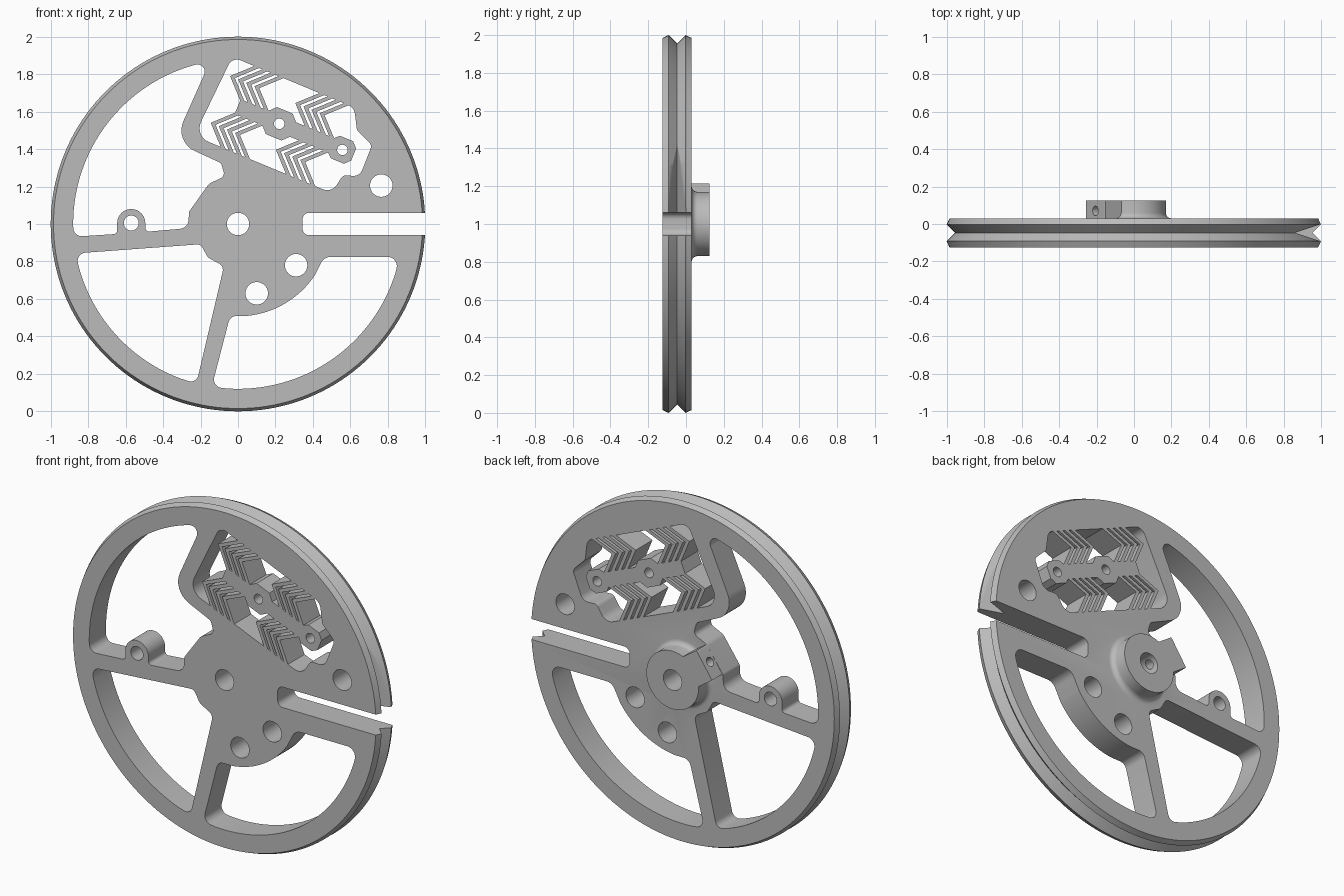
import bpy, bmesh
from math import cos, sin, radians, pi, tan
from mathutils import Vector

cube = bpy.data.objects.get("Cube")
if cube:
    bpy.data.objects.remove(cube, do_unlink=True)

grey = bpy.data.materials.new("plain grey")
grey.use_nodes = True
GREY = (0.5, 0.5, 0.5, 1)
grey.diffuse_color = GREY
grey.node_tree.nodes["Principled BSDF"].inputs["Base Color"].default_value = GREY

FRONT, BACK, HUB_BACK, MID = -0.125, 0.03, 0.125, -0.047


def arc(cx, cz, r, a0, a1, steps=32):
    angles = [radians(a0 + (a1 - a0) * i / steps) for i in range(steps + 1)]
    return [(cx + r * cos(a), cz + r * sin(a)) for a in angles]


def circle(cx, cz, r):
    return arc(cx, cz, r, 0, 360, 40)[:-1]


def rounded(points, steps=8):
    """Outline in which any (x, z, radius) corner is filleted."""
    out = []
    for i, p in enumerate(points):
        c = Vector(p[:2])
        if len(p) < 3:
            out.append(tuple(c))
            continue
        a = Vector(points[i - 1][:2]) - c
        b = Vector(points[(i + 1) % len(points)][:2]) - c
        half = a.angle(b) / 2
        t = min(p[2] / tan(half), a.length * 0.95, b.length * 0.95)
        centre = c + (a.normalized() + b.normalized()).normalized() * (t / cos(half))
        start = c + a.normalized() * t - centre
        end = c + b.normalized() * t - centre
        turn = start.angle_signed(end)
        for k in range(steps + 1):
            s = -turn * k / steps
            out.append((centre.x + start.x * cos(s) - start.y * sin(s),
                        centre.y + start.x * sin(s) + start.y * cos(s)))
    return out


def finish(name, bm):
    bmesh.ops.recalc_face_normals(bm, faces=bm.faces)
    mesh = bpy.data.meshes.new(name)
    bm.to_mesh(mesh)
    bm.free()
    mesh.materials.append(grey)
    obj = bpy.data.objects.new(name, mesh)
    bpy.context.collection.objects.link(obj)
    return obj


def prism(name, outlines, y0, y1):
    bm = bmesh.new()
    for outline in outlines:
        face = bm.faces.new([bm.verts.new((x, y0, z)) for x, z in outline])
        new = bmesh.ops.extrude_face_region(bm, geom=[face], use_keep_orig=True)["geom"]
        verts = [g for g in new if isinstance(g, bmesh.types.BMVert)]
        bmesh.ops.translate(bm, verts=verts, vec=(0, y1 - y0, 0))
    return finish(name, bm)


def lathe(name, profile, steps=160):
    """Closed solid turned about the wheel axis from (radius, y) points."""
    bm = bmesh.new()
    rings = [[bm.verts.new((x, y, z)) for x, z in arc(0, 1, r, 0, 360, steps)[:-1]]
             for r, y in profile]
    bm.faces.new(rings[0])
    bm.faces.new(rings[-1])
    for lo, hi in zip(rings, rings[1:]):
        for i in range(steps):
            j = (i + 1) % steps
            bm.faces.new((lo[i], lo[j], hi[j], hi[i]))
    return finish(name, bm)


def combine(target, tools):
    """Apply boolean tools, then discard them."""
    for op, tool in tools:
        mod = target.modifiers.new(op, "BOOLEAN")
        mod.operation, mod.object, mod.solver = op, tool, "EXACT"
        tool.hide_render = True
    bpy.context.view_layer.update()
    graph = bpy.context.evaluated_depsgraph_get()
    mesh = bpy.data.meshes.new_from_object(target.evaluated_get(graph))
    target.modifiers.clear()
    target.data = mesh
    for _, tool in tools:
        bpy.data.objects.remove(tool, do_unlink=True)


def smooth(obj):
    bpy.ops.object.select_all(action="DESELECT")
    obj.select_set(True)
    bpy.context.view_layer.objects.active = obj
    bpy.ops.object.shade_smooth_by_angle(angle=radians(28))


# Rim disc with V groove
wheel = lathe("grooved_wheel", [(0.985, FRONT), (1, -0.092), (0.955, MID),
                                (1, -0.002), (0.985, BACK)])

# Rear hub with a filleted foot, and its set screw block
foot = [(0.2 - 0.03 * sin(a * pi / 12), BACK + 0.03 * (1 - cos(a * pi / 12))) for a in range(7)]
hub = lathe("hub", [(0.2, MID)] + foot + [(0.17, HUB_BACK)], 96)
n = Vector((cos(radians(145.5)), sin(radians(145.5))))
t = Vector((n.y, -n.x))
corners = [n * d + t * w for d, w in ((0.05, 0.09), (0.25, 0.09), (0.25, -0.09), (0.05, -0.09))]
block = prism("screw_block", [[(c.x, c.y + 1) for c in corners]], MID, HUB_BACK)

# Spoke windows
upper_window = rounded(
    [(-0.15, 1.867, 0.04)] + arc(0, 1, 0.88, 105, 180)
    + [(-0.878, 0.932, 0.045), (-0.645, 0.947, 0.02)] + arc(-0.57, 1.005, 0.075, 180, 0, 20)
    + [(-0.495, 0.958, 0.02), (-0.265, 0.978, 0.05), (-0.262, 1.065, 0.03),
       (-0.155, 1.215, 0.05), (-0.07, 1.255, 0.03), (-0.09, 1.325, 0.03), (-0.34, 1.44, 0.12)])
left_window = rounded(
    [(-0.868, 0.843, 0.045)] + arc(0, 1, 0.88, 195, 250)
    + [(-0.222, 0.149, 0.04), (-0.075, 0.775, 0.04), (-0.16, 0.82, 0.05), (-0.2, 0.892, 0.03)])
right_window = rounded(
    [(-0.14, 0.131, 0.045)] + arc(0, 1, 0.88, 266, 343)
    + [(0.862, 0.825, 0.05), (0.46, 0.825, 0.06)] + arc(0, 1, 0.493, 326, 276)
    + [(-0.042, 0.509, 0.045)])
flexure_window = rounded(
    [(-0.03, 1.892, 0.05), (0.62, 1.622, 0.06), (0.635, 1.5, 0.04), (0.715, 1.42, 0.03),
     (0.65, 1.255, 0.05), (0.56, 1.26, 0.03), (0.5, 1.166, 0.06), (-0.234, 1.47, 0.08)])
slot = rounded([(1.1, 1.06), (0.345, 1.06, 0.035), (0.345, 0.94, 0.035), (1.1, 0.94)])
holes = [circle(x, z, 0.06) for x, z in ((0, 1), (0.31, 0.78), (0.1, 0.63), (0.765, 1.205))]
holes.append(circle(-0.57, 1.005, 0.04))
cutter = prism("openings_cutter", [upper_window, left_window, right_window, flexure_window, slot]
               + holes, -0.3, 0.3)

# Straight line entry groove above the slot
bm = bmesh.new()
entry = bm.faces.new([bm.verts.new((x, y, 1)) for x, y in
                      ((0.86, MID), (1.14, MID + 0.094), (1.14, MID - 0.094))])
up = bmesh.ops.extrude_face_region(bm, geom=[entry], use_keep_orig=True)["geom"]
bmesh.ops.translate(bm, verts=[g for g in up if isinstance(g, bmesh.types.BMVert)], vec=(0, 0, 0.5))
entry_cutter = finish("entry_cutter", bm)

# Radial set screw hole
bpy.ops.mesh.primitive_cylinder_add(vertices=32, radius=0.026, depth=0.3)
screw = bpy.context.object
axis = Vector((n.x, 0, n.y))
screw.rotation_euler = axis.to_track_quat("Z", "Y").to_euler()
screw.location = axis * 0.18 + Vector((0, 0.07, 1))
screw.data.materials.append(grey)

combine(wheel, [("UNION", hub), ("UNION", block), ("DIFFERENCE", cutter),
                ("DIFFERENCE", entry_cutter), ("DIFFERENCE", screw)])
smooth(wheel)


# Flexure, laid out along its own tilted axis
def tilt(points):
    c, s = cos(radians(22.5)), sin(radians(22.5))
    return [(0.22 + u * c + v * s, 1.535 - u * s + v * c) for u, v in points]


half = [(-0.24, 0.042), (-0.08, 0.042), (-0.045, 0.078), (0.045, 0.078), (0.08, 0.042),
        (0.3, 0.042), (0.325, 0.065), (0.4, 0.065), (0.43, 0.035)]
bar = prism("flexure_bar", [tilt(half + [(u, -v) for u, v in reversed(half)])], FRONT, BACK)
pins = prism("pin_cutter", [tilt(circle(u, 0, 0.028)) for u in (0, 0.365)], -0.3, 0.3)
combine(bar, [("DIFFERENCE", pins)])
smooth(bar)

# Chevron leaves joining the bar to the window edge
leaves = []
for side in (1, -1):
    for first in (-0.34, 0.037):
        for k in range(4):
            u, w = first + k * 0.047, 0.028
            edge = [(u + 0.1, 0.035), (u, 0.135), (u + 0.104, 0.239)]
            leaf = edge + [(a + w, b) for a, b in reversed(edge)]
            leaves.append(tilt([(a, b * side) for a, b in leaf]))
prism("chevron_leaves", leaves, FRONT, BACK)
